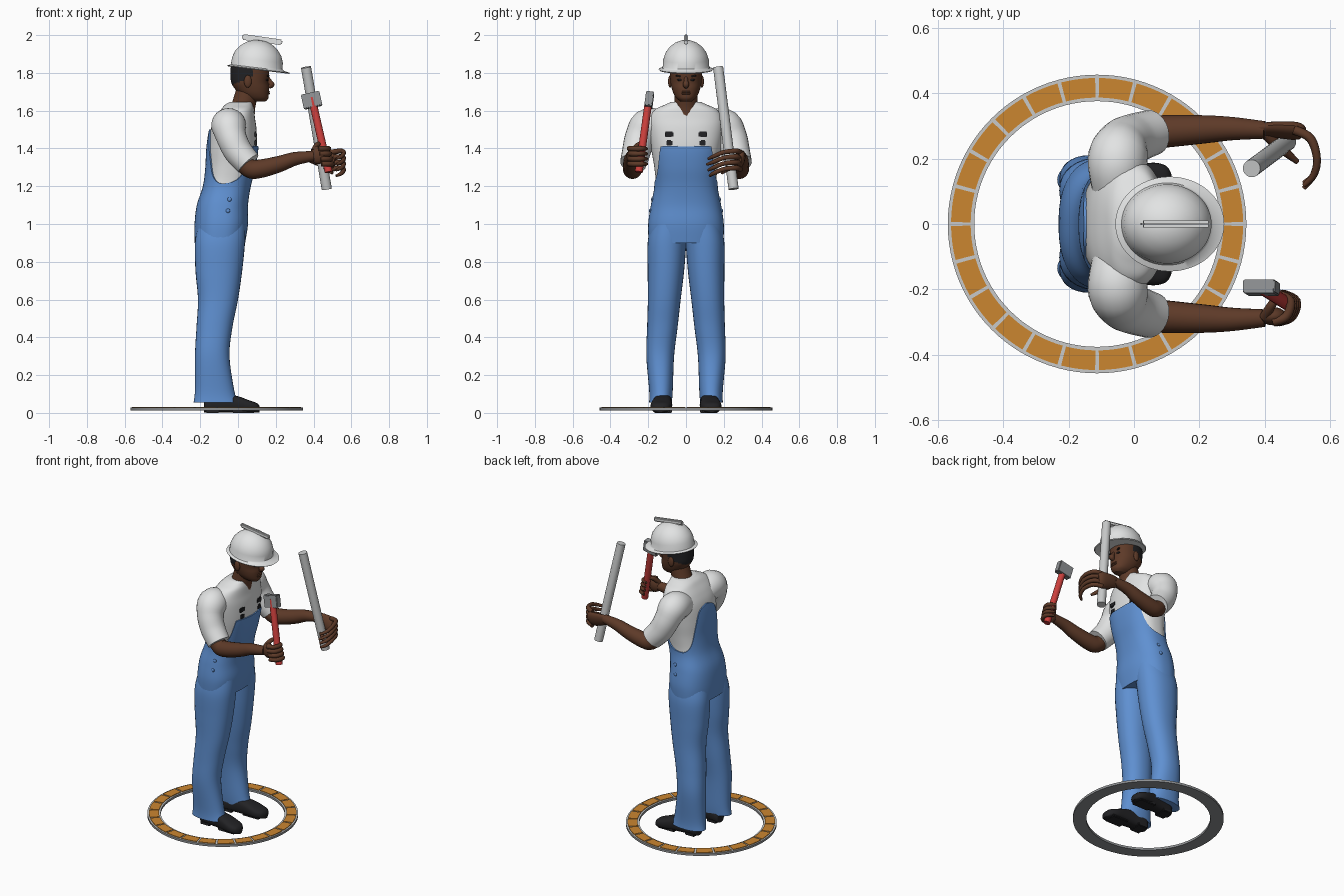
import bpy, bmesh, math
from mathutils import Vector, Matrix, Euler
from mathutils.bvhtree import BVHTree

cube = bpy.data.objects.get("Cube")
if cube:
    bpy.data.objects.remove(cube)


def material(name, r, g, b):
    m = bpy.data.materials.new(name)
    m.use_nodes = True
    m.diffuse_color = (r, g, b, 1)
    m.node_tree.nodes["Principled BSDF"].inputs["Base Color"].default_value = (r, g, b, 1)
    return m


BLUE = material("denim blue", .115, .28, .64)
WHITE = material("cotton white", .76, .77, .77)
SKIN = material("brown skin", .11, .042, .021)
DARK = material("dark leather", .016, .016, .018)
ORANGE = material("orange tile", .60, .24, .03)
RED = material("red handle", .60, .05, .045)
STEEL = material("steel grey", .27, .28, .29)
PALE = material("pale grey", .58, .59, .59)


def finish(name, bm, *mats, rule=None):
    bmesh.ops.recalc_face_normals(bm, faces=bm.faces[:])
    if rule:
        for f in bm.faces:
            f.material_index = rule(f)
    me = bpy.data.meshes.new(name)
    bm.to_mesh(me)
    bm.free()
    for m in mats:
        me.materials.append(m)
    ob = bpy.data.objects.new(name, me)
    bpy.context.collection.objects.link(ob)
    bpy.ops.object.select_all(action='DESELECT')
    ob.select_set(True)
    bpy.context.view_layer.objects.active = ob
    bpy.ops.object.shade_smooth_by_angle(angle=math.radians(42))
    return ob


def resample(rows, steps):
    """Smooth curve through rows of any width."""
    rows = [Vector(r) for r in rows]
    out = []
    for i in range(len(rows) - 1):
        a, b, c, d = (rows[min(max(i + k, 0), len(rows) - 1)] for k in (-1, 0, 1, 2))
        for s in range(steps):
            t = s / steps
            out.append(b + (c - a) * (t / 2) + (a - b * 2.5 + c * 2 - d / 2) * t ** 2
                       + (b * 1.5 - a / 2 - c * 1.5 + d / 2) * t ** 3)
    return out + [rows[-1]]


def loft(rings, bottom=True, top=True):
    bm = bmesh.new()
    vs = [[bm.verts.new(p) for p in r] for r in rings]
    for a, b in zip(vs, vs[1:]):
        for i in range(len(a)):
            j = (i + 1) % len(a)
            bm.faces.new((a[i], a[j], b[j], b[i]))
    if bottom:
        bm.faces.new(vs[0])
    if top:
        bm.faces.new(vs[-1])
    return bm


def oval(a, x0, x1, y0, y1, p=2.4):
    c, s = math.cos(a), math.sin(a)
    power = lambda v: math.copysign(abs(v) ** (2 / p), v)
    return (x0 + x1 + (x1 - x0) * power(c)) / 2, (y0 + y1 + (y1 - y0) * power(s)) / 2


def stack(rows, n=32, steps=4, p=2.4):
    """Horizontal sections given as z, x0, x1, y0, y1."""
    return [[(*oval(math.tau * i / n, *r[1:], p), r[0]) for i in range(n)]
            for r in map(tuple, resample(rows, steps))]


def tube(name, pts, radii, mat, n=16, steps=5, flat=1):
    rows = resample([(*p, r) for p, r in zip(pts, radii)], steps)
    ps = [Vector(r[:3]) for r in rows]
    u, rings = Vector((0, .3, 1)), []
    for i, p in enumerate(ps):
        t = (ps[min(i + 1, len(ps) - 1)] - ps[max(i - 1, 0)]).normalized()
        u = (u - t * u.dot(t)).normalized()
        v = t.cross(u)
        rings.append([p + rows[i][3] * (u * math.cos(a) + v * flat * math.sin(a))
                      for a in (math.tau * k / n for k in range(n))])
    return finish(name, loft(rings), mat)


def ball(name, at, size, mat):
    bm = bmesh.new()
    bmesh.ops.create_uvsphere(bm, u_segments=20, v_segments=12, radius=1,
                              matrix=Matrix.LocRotScale(Vector(at), None, Vector(size)))
    return finish(name, bm, mat)


def box(name, at, size, mat, rot=(0, 0, 0), bevel=.004):
    bm = bmesh.new()
    bmesh.ops.create_cube(bm, size=1, matrix=Matrix.LocRotScale(Vector(at), Euler(rot), Vector(size)))
    bmesh.ops.bevel(bm, geom=bm.edges[:], offset=bevel, segments=2, affect='EDGES')
    return finish(name, bm, mat)


# Torso surface: z, back x, front x, half width
TORSO = resample([(.9, -.222, .03, .19), (1, -.222, .045, .192), (1.1, -.21, .045, .178),
                  (1.2, -.178, .06, .16), (1.3, -.165, .085, .168), (1.4, -.16, .1, .185),
                  (1.5, -.145, .098, .2), (1.56, -.12, .09, .195), (1.605, -.09, .085, .165),
                  (1.63, -.07, .08, .115), (1.645, -.045, .078, .08)], 6)


def torso(a, z, off=0):
    k = next((i for i in range(1, len(TORSO)) if TORSO[i][0] >= z), len(TORSO) - 1)
    lo, hi = TORSO[k - 1], TORSO[k]
    r = lo.lerp(hi, (z - lo[0]) / (hi[0] - lo[0]))
    return Vector((*oval(a, r[1] - off, r[2] + off, -r[3] - off, r[3] + off), z))


N = 72
ANG = [math.tau * i / N for i in range(N)]
shirt = loft([[torso(a, r[0]) for a in ANG] for r in TORSO if r[0] > 1.12])
surface = BVHTree.FromBMesh(shirt)
finish("shirt", shirt, WHITE)

# Overalls: bib in front, scooped sides, tapering back panel
EDGE = resample([(0, 1.41), (40, 1.41), (46, 1.36), (62, 1.26), (85, 1.22), (110, 1.22),
                 (132, 1.27), (148, 1.38), (162, 1.47), (180, 1.5)], 4)


def edge_height(a):
    d = math.degrees(min(a, math.tau - a))
    k = next((i for i in range(1, len(EDGE)) if EDGE[i][0] >= d), len(EDGE) - 1)
    lo, hi = EDGE[k - 1], EDGE[k]
    return lo[1] + (hi[1] - lo[1]) * (d - lo[0]) / (hi[0] - lo[0])


ROWS = 28
rings = [[torso(a, .9 + (edge_height(a) - .9) * t / ROWS, .008) for a in ANG] for t in range(ROWS + 1)]
rings.append([torso(a, edge_height(a), -.008) for a in ANG])
finish("overalls_body", loft(rings, top=False), BLUE)

for side, label in ((1, "left"), (-1, "right")):
    def flip(pts):
        return [(x, y * side, z) for x, y, z in pts]

    # Trouser leg
    leg = [(.055, -.235, 0, .075, .195), (.12, -.228, -.02, .07, .195), (.3, -.228, -.045, .063, .21),
           (.45, -.22, -.03, .045, .206), (.6, -.212, 0, .028, .202), (.75, -.225, .022, .01, .203),
           (.9, -.228, .037, -.002, .203), (1.0, -.21, .04, -.01, .185)]
    rows = [(z, a, b, *sorted((c * side, d * side))) for z, a, b, c, d in leg]
    finish(label + "_trouser_leg", loft(stack(rows, steps=6, p=2.2)), BLUE)

    # Shoe: sections along its length as x, half width, top
    shoe = resample([(-.18, .02, .04), (-.168, .04, .075), (-.08, .045, .1), (0, .052, .088),
                     (.06, .056, .066), (.1, .042, .052), (.115, .015, .035)], 4)
    sections = []
    for x, w, h in shoe:
        ring = [oval(math.tau * i / 24, -w, w, .002, h, 2.8) for i in range(24)]
        sections.append([(x, side * (.127 + .08 * x) + y, z) for y, z in ring])
    finish(label + "_shoe", loft(sections), DARK)
    for part, x, w in (("heel", -.135, .07), ("sole", .03, .12)):
        box(f"{label}_{part}", (x, side * (.127 + .08 * x), .011), (w, .085, .022), DARK)

    # Sleeve and arm
    tube(label + "_sleeve", flip([(-.05, .09, 1.5), (-.05, .195, 1.523), (-.035, .243, 1.46),
                                  (0, .262, 1.385), (.055, .28, 1.32)]),
         (.075, .092, .08, .076, .07), WHITE, n=24)
    tube(label + "_arm", flip([(0, .265, 1.36), (.06, .28, 1.295), (.12, .285, 1.293),
                               (.22, .29, 1.318), (.3, .292, 1.345), (.4, .288, 1.36)]),
         (.048, .05, .049, .043, .036, .027), SKIN, n=20)

    # Strap laid over the shoulder
    path = resample(flip([(.12, .09, 1.42), (.115, .095, 1.5), (.08, .12, 1.6), (0, .14, 1.66),
                          (-.08, .125, 1.62), (-.14, .085, 1.54), (-.17, .05, 1.46), (-.18, .03, 1.42)]), 5)
    pairs = []
    for i, p in enumerate(path):
        along = path[min(i + 1, len(path) - 1)] - path[max(i - 1, 0)]
        at, normal = surface.find_nearest(p)[:2]
        across = along.cross(normal).normalized() * .023
        hits = [surface.find_nearest(at + across * s)[:2] for s in (-1, 1)]
        pairs.append([h + n * o for (h, n), o in zip(hits + hits[::-1], (.012, .012, -.004, -.004))])
    finish(label + "_strap", loft(pairs), BLUE)

    # Buckle and hip buttons
    spot, normal = surface.find_nearest(Vector((.12, side * .093, 1.46)))[:2]
    for dz, w in ((.015, .05), (-.03, .036)):
        box(label + "_buckle", spot + normal * .012 + Vector((0, 0, dz)), (.012, w, .03), DARK)
    for z in (1.07, 1.13):
        ball(label + "_hip_button", torso(math.radians(80) * side, z, .009), (.011, .006, .011), BLUE)

    # Ear, eye and brow
    ball(label + "_ear", (.052, side * .084, 1.755), (.02, .011, .033), SKIN)
    ball(label + "_eye", (.152, side * .033, 1.763), (.008, .014, .006), DARK)
    box(label + "_brow", (.157, side * .036, 1.783), (.012, .04, .007), DARK,
        rot=(side * .12, 0, -side * .3), bevel=.002)

# Neck and head, with hair on the rear faces
tube("neck", [(.015, 0, 1.56), (.03, 0, 1.63), (.055, 0, 1.72)], (.075, .063, .06), SKIN, n=24)
skull = [(1.648, .07, .145, .028), (1.665, .035, .16, .05), (1.69, .005, .163, .066), (1.72, -.02, .164, .076),
         (1.75, -.036, .16, .082), (1.79, -.04, .165, .085), (1.83, -.038, .162, .087), (1.87, -.02, .15, .08)]
head = loft(stack([(z, a, b, -w, w) for z, a, b, w in skull], n=48, steps=5, p=2.2))


def is_hair(f):
    c = f.calc_center_median()
    return int(c.x < .075 and c.z > 1.735 + max(0, c.x + .03) * .45)


finish("head", head, SKIN, DARK, rule=is_hair)
tube("nose", [(.156, 0, 1.778), (.168, 0, 1.755), (.176, 0, 1.738), (.162, 0, 1.726)],
     (.008, .012, .017, .011), SKIN)
for z in (1.69, 1.7):
    ball("lip", (.16, 0, z), (.009, .025, .006), SKIN)

# Hard hat: tilted dome, brim and ridge; rows are height, radii and forward shift
hat = [(-.004, .12, .108, 0), (-.008, .163, .141, .012), (-.003, .168, .145, .012), (.004, .142, .126, .004),
       (.012, .137, .123, 0), (.045, .135, .121, 0), (.08, .123, .11, 0), (.112, .098, .088, 0),
       (.135, .066, .059, 0), (.147, .032, .028, 0), (.15, .008, .007, 0)]
tilt = Matrix.Translation((.098, 0, 1.824)) @ Matrix.Rotation(.12, 4, 'Y')
finish("hard_hat", loft([[tilt @ Vector((*oval(a, d - rx, d + rx, -ry, ry, 2), h)) for a in ANG]
                         for h, rx, ry, d in hat]), WHITE)
box("hat_ridge", (.128, 0, 1.976), (.215, .02, .03), WHITE, rot=(0, .14, 0), bevel=.007)

# Right fist holding a hammer
tube("hammer_handle", [(.39, -.195, 1.67), (.48, -.25, 1.275)], (.02, .021), RED, n=16)
box("hammer_head", (.39, -.195, 1.655), (.1, .042, .078), STEEL, rot=(-.13, -.22, 0))
ball("right_palm", (.425, -.282, 1.365), (.042, .028, .048), SKIN)
for k in range(4):
    z, x = 1.318 + .027 * k, .012 - .006 * k
    tube("right_finger", [(.43 + x, -.3, z), (.472 + x, -.283, z), (.485 + x, -.235, z), (.445 + x, -.208, z)],
         (.014, .014, .013, .008), SKIN, n=10)
tube("right_thumb", [(.4, -.285, 1.385), (.42, -.25, 1.42), (.445, -.215, 1.425)], (.016, .014, .009), SKIN, n=10)

# Left open hand around a rolled plan
tube("rolled_plan", [(.36, .17, 1.83), (.47, .252, 1.185)], (.027, .027), PALE, n=24)
tube("left_palm", [(.37, .289, 1.358), (.42, .29, 1.35), (.49, .285, 1.335), (.515, .277, 1.33)],
     (.028, .042, .05, .035), SKIN, flat=.5)
for k in range(4):
    z = 1.29 + .03 * k
    tube("left_finger", [(.49, .288, z), (.54, .262, z + .006), (.56, .2, z), (.55, .15, z - .02),
                         (.52, .11 + .008 * abs(k - 2), z - .035)],
         (.014, .014, .012, .011, .007), SKIN, n=10)
tube("left_thumb", [(.4, .28, 1.34), (.44, .24, 1.315), (.47, .215, 1.29), (.5, .19, 1.27)],
     (.018, .016, .013, .008), SKIN, n=10)


# Floor ring with orange tiles
def arc_block(a0, a1, r0, r1, z0, z1, steps):
    rings = []
    for i in range(steps + 1):
        a = a0 + (a1 - a0) * i / steps
        rings.append([(-.113 + r * math.cos(a), r * math.sin(a), z)
                      for r, z in ((r0, z0), (r1, z0), (r1, z1), (r0, z1))])
    return rings


rings = arc_block(0, math.tau, .376, .457, .013, .028, 96)
base = loft(rings, False, False)
bmesh.ops.remove_doubles(base, verts=base.verts[:], dist=1e-5)
finish("floor_ring", base, PALE, STEEL, rule=lambda f: int(f.normal.z < .5))
for k in range(24):
    a = math.tau * k / 24
    finish("floor_tile", loft(arc_block(a + .013, a + math.tau / 24 - .013, .387, .447, .026, .032, 4)), ORANGE)
